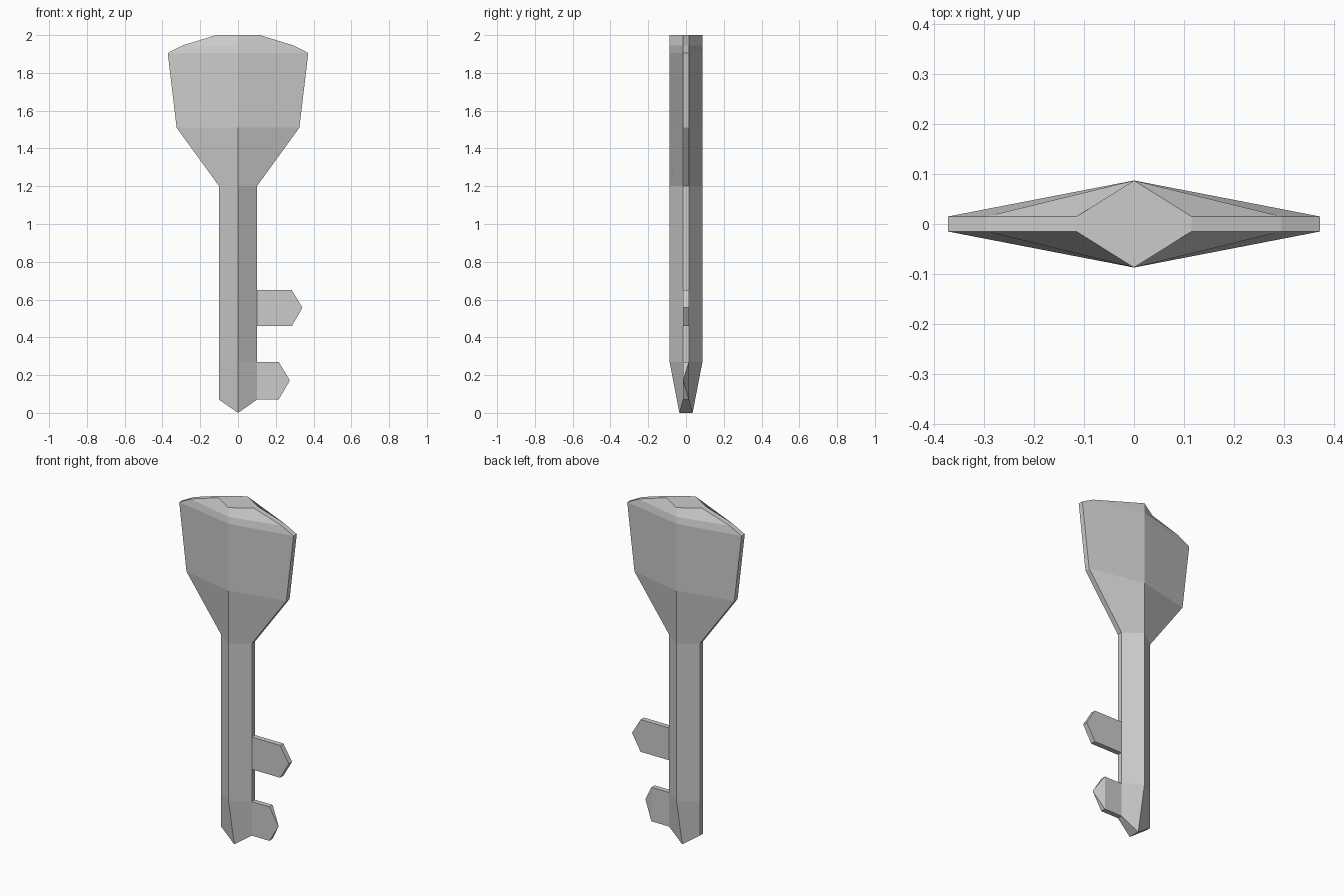
import bpy
import bmesh

cube = bpy.data.objects.get("Cube")
if cube:
    bpy.data.objects.remove(cube, do_unlink=True)

GREY = (0.6, 0.6, 0.6, 1.0)
metal = bpy.data.materials.new("grey metal")
metal.use_nodes = True
metal.diffuse_color = GREY
metal.node_tree.nodes["Principled BSDF"].inputs["Base Color"].default_value = GREY

RIM = 0.015    # half thickness at the outer edges
RIDGE = 0.087  # half thickness along the middle


def finish(name, bm):
    bmesh.ops.recalc_face_normals(bm, faces=bm.faces[:])
    mesh = bpy.data.meshes.new(name)
    bm.to_mesh(mesh)
    bm.free()
    mesh.materials.append(metal)
    obj = bpy.data.objects.new(name, mesh)
    bpy.context.collection.objects.link(obj)
    return obj


def ring(bm, w, z_rim, z_ridge, y_ridge):
    """Six-sided section: flat rims left and right, ridges front and back."""
    pts = [(w, -RIM, z_rim), (w, RIM, z_rim), (0, y_ridge, z_ridge),
           (-w, RIM, z_rim), (-w, -RIM, z_rim), (0, -y_ridge, z_ridge)]
    return [bm.verts.new(p) for p in pts]


def loft(name, sections, tip_y=None):
    bm = bmesh.new()
    rings = [ring(bm, *s) for s in sections]
    for a, b in zip(rings, rings[1:]):
        for i in range(6):
            j = (i + 1) % 6
            bm.faces.new((a[i], a[j], b[j], b[i]))
    bm.faces.new(rings[-1])
    if tip_y is None:
        bm.faces.new(rings[0][::-1])
    else:
        # Wedge closing the lower end
        low = rings[0]
        bmesh.ops.contextual_create(bm, geom=[low[0], low[1], low[2], low[5]])
        bmesh.ops.contextual_create(bm, geom=[low[2], low[3], low[4], low[5]])
    return finish(name, bm)


# Shaft with a chisel point, the section collapsing to a short edge at the tip
loft("shaft", [(0.1, 0.07, 0.0, 0.035),
               (0.1, 0.27, 0.27, RIDGE),
               (0.1, 1.2, 1.2, RIDGE)], tip_y=0.035)

# Flared handle
handle_profile = [(0.1, 1.2), (0.325, 1.51), (0.372, 1.905),
                  (0.295, 1.945), (0.115, 2.0)]
loft("handle", [(w, z, z, RIDGE) for w, z in handle_profile])


def tooth(name, z0, z1, shoulder, tip, tip_back):
    """Flat tooth with a pointed end on the left side of the shaft."""
    zm = (z0 + z1) / 2 + 0.002
    outline = [(0.09, z0), (shoulder, z0), (tip, zm), (shoulder, z1), (0.09, z1)]
    bm = bmesh.new()
    front = [bm.verts.new((x, -RIM, z)) for x, z in outline]
    back = [bm.verts.new((x, tip_back if x == tip else RIM, z)) for x, z in outline]
    bm.faces.new(front)
    # Back is split into the body and the pointed end
    bm.faces.new((back[4], back[3], back[1], back[0]))
    bm.faces.new((back[3], back[2], back[1]))
    for i in range(5):
        j = (i + 1) % 5
        bm.faces.new((front[i], front[j], back[j], back[i]))
    bmesh.ops.remove_doubles(bm, verts=bm.verts[:], dist=0.0005)
    return finish(name, bm)


tooth("upper_tooth", 0.46, 0.65, 0.285, 0.341, RIM)
tooth("lower_tooth", 0.07, 0.27, 0.215, 0.275, -RIM)
